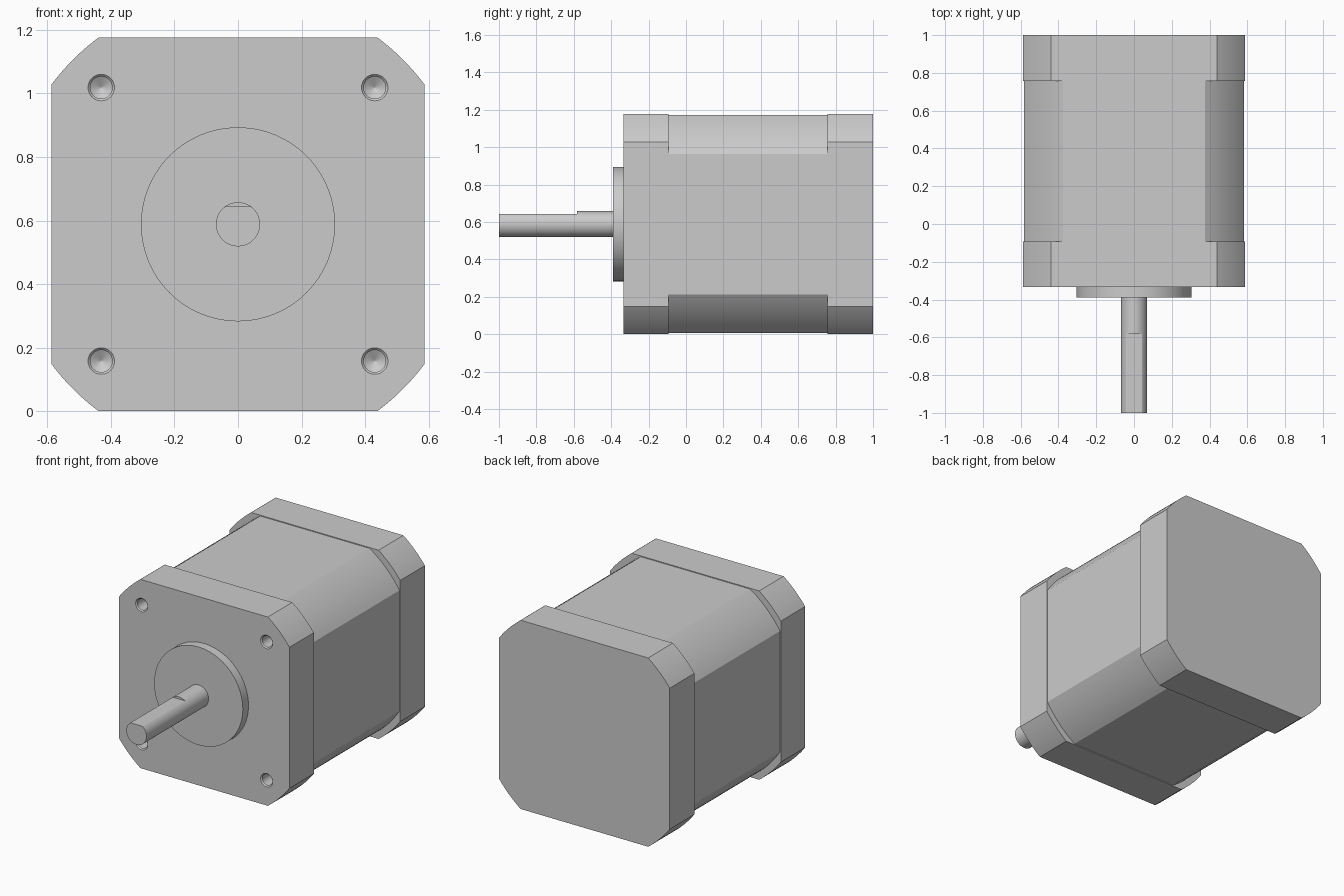
import bpy, bmesh, math

if "Cube" in bpy.data.objects:
    bpy.data.objects.remove(bpy.data.objects["Cube"])

CZ = 0.588  # height of the motor axis

grey = bpy.data.materials.new("motor grey")
grey.diffuse_color = (0.6, 0.6, 0.6, 1)
grey.use_nodes = True
grey.node_tree.nodes["Principled BSDF"].inputs["Base Color"].default_value = grey.diffuse_color


def loft(name, rings, caps=(True, True)):
    """Skin a list of (y, [(x, z), ...]) rings running along y."""
    bm = bmesh.new()
    loops = [[bm.verts.new((x, y, z)) for x, z in pts] for y, pts in rings]
    n = len(loops[0])
    for a, b in zip(loops, loops[1:]):
        for i in range(n):
            j = (i + 1) % n
            bm.faces.new((a[i], a[j], b[j], b[i]))
    if caps[0]:
        bm.faces.new(loops[0])
    if caps[1]:
        bm.faces.new(loops[-1])
    bmesh.ops.remove_doubles(bm, verts=bm.verts, dist=1e-5)
    bmesh.ops.recalc_face_normals(bm, faces=bm.faces)
    mesh = bpy.data.meshes.new(name)
    bm.to_mesh(mesh)
    bm.free()
    mesh.materials.append(grey)
    ob = bpy.data.objects.new(name, mesh)
    bpy.context.collection.objects.link(ob)
    return ob


def activate(ob):
    bpy.ops.object.select_all(action='DESELECT')
    ob.select_set(True)
    bpy.context.view_layer.objects.active = ob


def smooth(ob):
    activate(ob)
    bpy.ops.object.shade_smooth_by_angle(angle=math.radians(20))


def circle(r, n=96, x=0, z=CZ, top=9):
    """Circle, optionally cut flat at height top above its centre."""
    return [(x + r * math.cos(2 * math.pi * i / n),
             z + min(top, r * math.sin(2 * math.pi * i / n))) for i in range(n)]


def rounded_square(half, r, n=12):
    """Square whose corners are trimmed by a circle about the axis."""
    a0 = math.acos(half / r)
    pts = []
    for k in range(4):
        for i in range(n + 1):
            a = k * math.pi / 2 + a0 + (math.pi / 2 - 2 * a0) * i / n
            pts.append((r * math.cos(a), CZ + r * math.sin(a)))
    return pts


# Housing: two end caps with a slightly slimmer core between them
cap, core = rounded_square(0.588, 0.734), rounded_square(0.583, 0.694)
housing = loft("housing", [(-0.333, cap), (-0.093, cap), (-0.093, core),
                           (0.757, core), (0.757, cap), (1.0, cap)])

# Four countersunk, drill-tipped screw holes in the front
for sx in (-1, 1):
    for sz in (-1, 1):
        hole = [(-0.34, 0.0487), (-0.326, 0.0347), (-0.208, 0.0347), (-0.188, 0.001)]
        cutter = loft("hole_cutter", [(y, circle(r, 32, sx * 0.4306, CZ + sz * 0.4306))
                                      for y, r in hole])
        cutter.hide_render = True
        mod = housing.modifiers.new("hole", 'BOOLEAN')
        mod.operation, mod.solver, mod.object = 'DIFFERENCE', 'EXACT', cutter
        activate(housing)
        bpy.ops.object.modifier_apply(modifier=mod.name)
        bpy.data.objects.remove(cutter)
smooth(housing)

# Raised pilot ring on the front face
smooth(loft("pilot_boss", [(-0.389, circle(0.3055)), (-0.333, circle(0.3055))], (True, False)))

# Shaft with a flat along its outer part
flat, full = circle(0.0694, top=0.0556), circle(0.0694)
smooth(loft("shaft", [(-1.0, flat), (-0.583, flat), (-0.583, full), (-0.389, full)],
            (True, False)))
